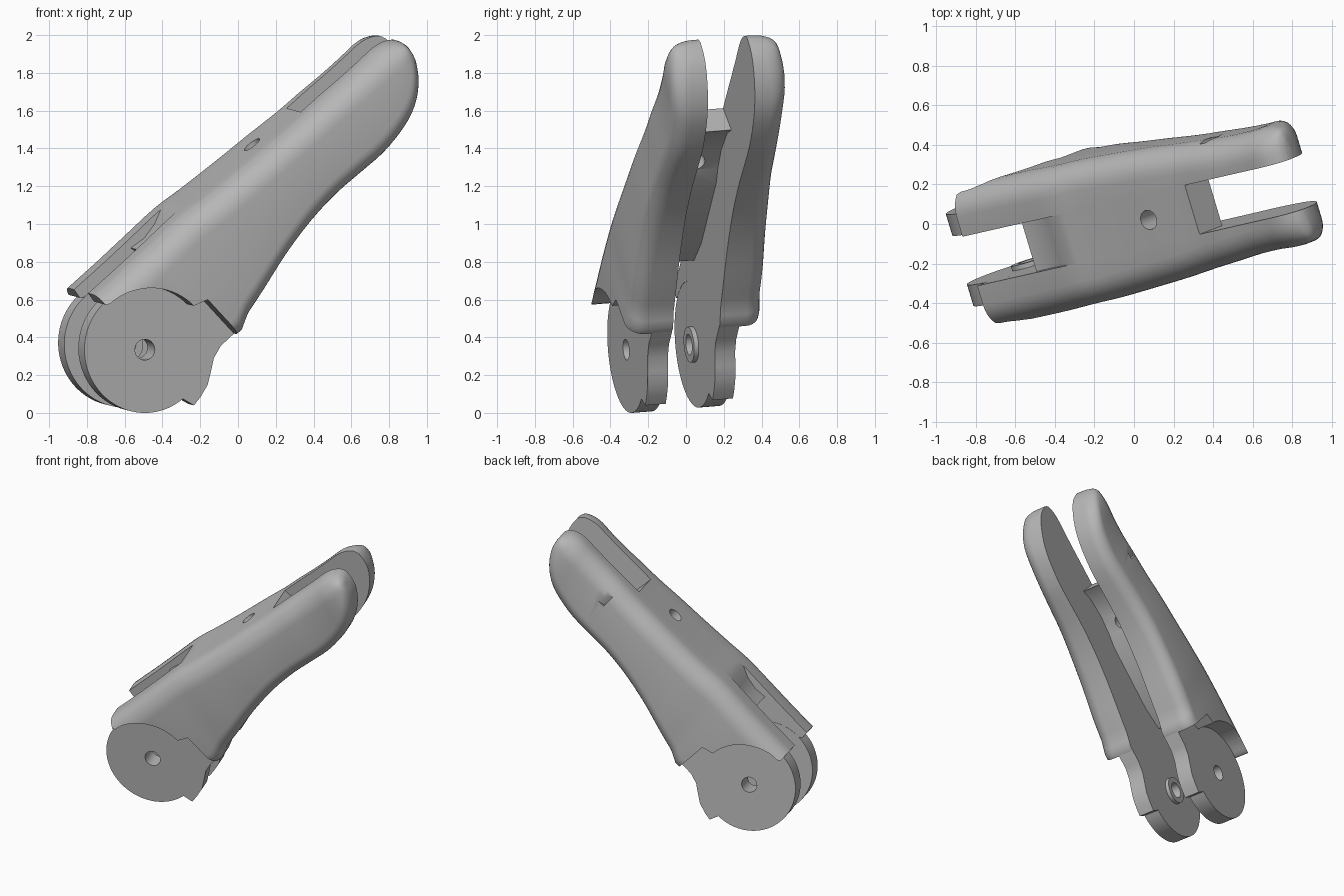
import bpy, bmesh, math
from mathutils import Vector

cube = bpy.data.objects.get("Cube")
if cube:
    bpy.data.objects.remove(cube, do_unlink=True)

# Tilted frame: profile coordinates (u, w) plus depth d across the part
A, C, MID = 0.30, -0.08, 0.107
ACROSS = Vector((-A, 1, -C)).normalized()
GAP = 0.13          # half of the space between the two arms
PLATE = 0.243       # outer depth of the hinge plates
HINGE = Vector((-0.532, 0.345))
SLOPE = Vector((.77, .64))      # along the top edge
NORMAL = Vector((-.64, .77))    # out of the top edge


def place(u, w, d):
    return Vector((u, A * u + C * w, w)) + ACROSS * (d + MID)


grey = bpy.data.materials.new("light grey")
grey.use_nodes = True
GREY = (0.47, 0.47, 0.47, 1)
grey.diffuse_color = GREY
grey.node_tree.nodes["Principled BSDF"].inputs["Base Color"].default_value = GREY


def finish(name, bm):
    bmesh.ops.recalc_face_normals(bm, faces=bm.faces[:])
    mesh = bpy.data.meshes.new(name)
    bm.to_mesh(mesh)
    bm.free()
    mesh.materials.append(grey)
    obj = bpy.data.objects.new(name, mesh)
    bpy.context.collection.objects.link(obj)
    return obj


def loft(name, rings):
    """Skin a list of closed rings and cap both ends."""
    bm = bmesh.new()
    rows = [[bm.verts.new(p) for p in ring] for ring in rings]
    n = len(rows[0])
    for a, b in zip(rows, rows[1:]):
        for i in range(n):
            j = (i + 1) % n
            bm.faces.new((a[i], a[j], b[j], b[i]))
    bm.faces.new(rows[0])
    bm.faces.new(rows[-1][::-1])
    return finish(name, bm)


def prism(name, pts, d0, d1):
    return loft(name, [[place(u, w, d) for u, w in pts] for d in (d0, d1)])


def arc(r, start, end, steps):
    angles = [math.radians(start + (end - start) * i / steps) for i in range(steps + 1)]
    return [(HINGE.x + 0.955 * r * math.cos(t), HINGE.y + r * math.sin(t)) for t in angles]


def activate(obj):
    bpy.ops.object.select_all(action='DESELECT')
    obj.select_set(True)
    bpy.context.view_layer.objects.active = obj


def cut(obj, cutter):
    mod = obj.modifiers.new("cut", 'BOOLEAN')
    mod.operation = 'DIFFERENCE'
    mod.solver = 'EXACT'
    mod.object = cutter
    activate(obj)
    bpy.ops.object.modifier_apply(modifier=mod.name)
    bpy.data.objects.remove(cutter, do_unlink=True)


def smooth(obj):
    activate(obj)
    bpy.ops.object.shade_smooth_by_angle(angle=math.radians(35))


# Arm stations: top u, top w, bottom u, bottom w, half width
STATIONS = [Vector(s) for s in (
    (-.80, .635, -.62, .38, .37), (-.65, .77, -.37, .40, .37),
    (-.50, .91, -.075, .42, .37), (-.34, 1.06, 0, .54, .365),
    (-.20, 1.165, .085, .67, .365), (0, 1.325, .205, .855, .355),
    (.15, 1.45, .34, 1.03, .345), (.30, 1.573, .475, 1.17, .33),
    (.42, 1.68, .605, 1.28, .32), (.53, 1.775, .735, 1.39, .31),
    (.63, 1.865, .84, 1.52, .31), (.70, 1.93, .895, 1.63, .315),
    (.755, 1.965, .918, 1.75, .31), (.815, 1.978, .91, 1.86, .285),
    (.855, 1.96, .88, 1.925, .23))]


def refine(rows, steps=3):
    """Smooth curve through the stations."""
    out = []
    for i in range(len(rows) - 1):
        p0, p1, p2, p3 = (rows[max(0, min(len(rows) - 1, i + k))] for k in (-1, 0, 1, 2))
        for k in range(steps):
            t = k / steps
            out.append(p1 + (p2 - p0) * (t / 2)
                       + (2 * p0 - 5 * p1 + 4 * p2 - p3) * (t * t / 2)
                       + (3 * p1 - p0 - 3 * p2 + p3) * (t ** 3 / 2))
    return out + [rows[-1]]


def section(row, side):
    """Flat inner face, rounded outer corners."""
    top, bottom = Vector(row[0:2]), Vector(row[2:4])
    length, thick = (bottom - top).length, row[4] - GAP
    r1, r2 = min(.14, length * .45), min(.09, length * .45)
    deep1, deep2 = min(.14, thick * .8), min(.09, thick * .8)
    turns = [math.pi / 2 * k / 7 for k in range(8)]
    profile = [(0, 0)]
    profile += [(r1 * (1 - math.cos(t)), thick - deep1 * (1 - math.sin(t))) for t in turns]
    profile += [(length - r2 * (1 - math.cos(t)), thick - deep2 * (1 - math.sin(t)))
                for t in turns[::-1]]
    profile.append((length, 0))
    along = (bottom - top) / length
    return [place(*(top + along * e), side * (GAP + d)) for e, d in profile]


rows = refine(STATIONS)
relief = ([(-1.1, .52), (-.86, .575)] + arc(.336, 132, 46, 18)
          + [(-.235, .62), (-.06, .43), (-.02, .38), (-.1, -.2), (-1.1, -.2)])
plate = (arc(.335, 90, 309, 54)
         + [(-.272, .05), (-.237, .095), (-.20, .158), (-.182, .23), (-.167, .30),
            (-.13, .365), (-.06, .43), (-.02, .50), (-.08, .70), (-.3, .76)])

for side, label in ((-1, "front"), (1, "back")):
    # Rounded arm, cut away around the hinge
    arm = loft(label + "_arm", [section(r, side) for r in rows])
    cut(arm, prism("relief_cutter", relief, -.6, .6))
    if side == 1:
        # Shallow ledge on the outer side of the back arm
        ledge = []
        for drop in (.08, .17):
            base = Vector((.40, 1.66)) - NORMAL * drop
            tip = base + SLOPE * .16
            ledge.append([place(*base, .36), place(*base, .295), place(*tip, .36)])
        cut(arm, loft("ledge_cutter", ledge))
    smooth(arm)

    # Hinge plate with pin hole and inner collar
    hinge = prism(label + "_hinge_plate", plate, side * GAP, side * PLATE)
    cut(hinge, prism("pin_cutter", arc(.055, 0, 350, 35), -.6, .6))
    smooth(hinge)
    collar = prism(label + "_hinge_collar", arc(.095, 0, 350, 35),
                   side * (GAP - .025), side * (GAP + .01))
    cut(collar, prism("pin_cutter", arc(.055, 0, 350, 35), -.6, .6))
    smooth(collar)

# Bridge joining the arms, flush on top, sloped at both ends and hollowed below
bridge_top = [(r[0], r[1]) for r in rows[9:22]]
bridge = prism("bridge", bridge_top + [
    (.325, 1.595), (.44, 1.48), (.36, 1.46), (.24, 1.38), (.15, 1.28), (.10, 1.20),
    (-.25, .88), (-.40, .79), (-.50, .855), (-.43, .905), (-.375, .98)], -GAP, GAP)

# Cord hole through the bridge
rings = []
for reach in (-.5, .3):
    base = Vector((.105, 1.412)) + NORMAL * reach
    turns = [math.tau * k / 32 for k in range(32)]
    rings.append([place(*(base + SLOPE * (.05 * math.cos(t))), .05 * math.sin(t))
                  for t in turns])
cut(bridge, loft("cord_cutter", rings))
smooth(bridge)
